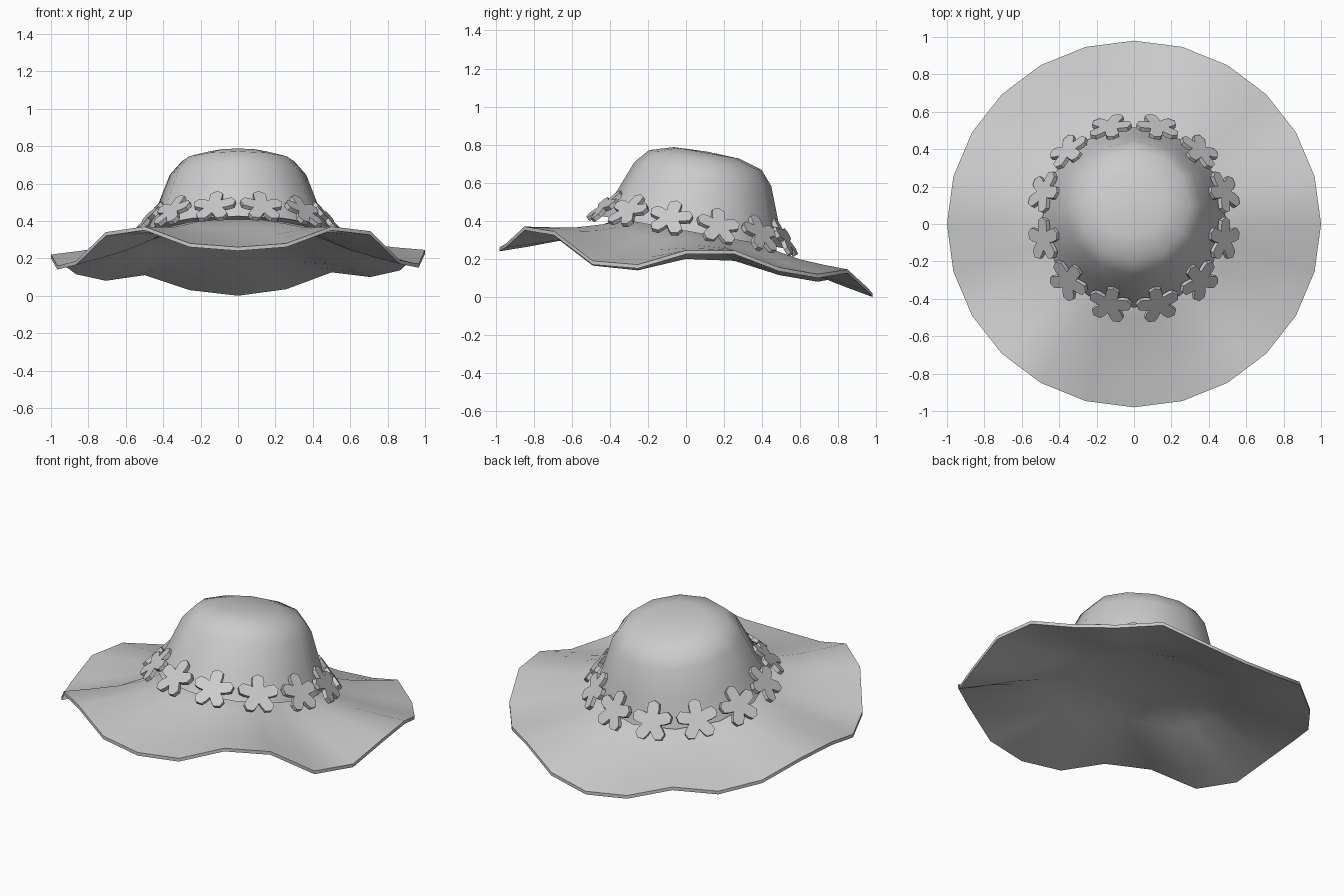
import bpy, bmesh
from math import sin, cos, pi, radians
from mathutils import Matrix, Vector

if "Cube" in bpy.data.objects:
    bpy.data.objects.remove(bpy.data.objects["Cube"])

# The crown and flowers share one frame, tipped towards the back
TILT = Matrix.Translation((0, 0.04, 0.37)) @ Matrix.Rotation(radians(-10), 4, 'X')


def make_object(name, bm, smooth=None):
    bmesh.ops.recalc_face_normals(bm, faces=bm.faces)
    mesh = bpy.data.meshes.new(name)
    bm.to_mesh(mesh)
    bm.free()
    ob = bpy.data.objects.new(name, mesh)
    bpy.context.collection.objects.link(ob)
    if smooth:
        bpy.ops.object.select_all(action='DESELECT')
        bpy.context.view_layer.objects.active = ob
        ob.select_set(True)
        bpy.ops.object.shade_smooth_by_angle(angle=radians(smooth))
    return ob


def around(a, r, z):
    # angle runs from the front (-y) towards +x
    return Vector((r * sin(a), -r * cos(a), z))


def bridge(bm, a, b):
    n = len(a)
    for i in range(n):
        j = (i + 1) % n
        bm.faces.new((a[i], a[j], b[j], b[i]))


# Crown: twelve-sided rounded dome
bm = bmesh.new()
rings = []
for r, z in [(0.49, -0.03), (0.427, 0.12), (0.365, 0.28), (0.30, 0.355), (0.175, 0.393)]:
    rings.append([bm.verts.new(TILT @ around(i * pi / 6, r, z)) for i in range(12)])
for a, b in zip(rings, rings[1:]):
    bridge(bm, a, b)
tip = bm.verts.new(TILT @ Vector((0, 0, 0.40)))
for i in range(12):
    bm.faces.new((rings[-1][i], rings[-1][(i + 1) % 12], tip))
bm.faces.new(rings[0][::-1])
make_object("crown", bm, 50)

# Brim: wavy sheet from the closed underside out to a 24-sided rim
EDGE_Z = [0.24, 0.26, 0.35, 0.325, 0.17, 0.15, 0.225, 0.225, 0.135, 0.10, 0.125, 0.035,
          0.0, 0.03, 0.11, 0.08, 0.115, 0.19, 0.20, 0.14, 0.165, 0.32, 0.35, 0.26]
N = len(EDGE_Z)
SAG = [0, 0.012, 0.02, 0.012, 0]
bottom, top = [], []
bm = bmesh.new()
for layer, lift in ((bottom, 0), (top, 0.02)):
    for k, sag in enumerate(SAG):
        t = k / (len(SAG) - 1)
        ring = []
        for i in range(N):
            a = 2 * pi * i / N
            inner = TILT @ around(a, 0.38, -0.045)
            outer = Vector((sin(a), -0.98 * cos(a), EDGE_Z[i]))
            p = inner.lerp(outer, t)
            p.z += lift - sag
            ring.append(bm.verts.new(p))
        layer.append(ring)
    for a, b in zip(layer, layer[1:]):
        bridge(bm, a, b)
    bm.faces.new(layer[0])
bridge(bm, bottom[-1], top[-1])
make_object("brim", bm, 40)

# Flower band: twelve five-petalled plates leaning on the crown
PETAL = [(-36, 0.055), (-25, 0.082), (-17, 0.108), (0, 0.12), (17, 0.108), (25, 0.082)]
for f in range(12):
    place = (TILT @ Matrix.Rotation(radians(15 + 30 * f), 4, 'Z')
             @ Matrix.Translation((0, -0.495, 0.02))
             @ Matrix.Rotation(radians(50), 4, 'X'))
    bm = bmesh.new()
    plates = []
    for z in (-0.012, 0.012):
        plates.append([bm.verts.new(place @ Vector((r * sin(radians(72 * p + d)),
                                                    r * cos(radians(72 * p + d)), z)))
                       for p in range(5) for d, r in PETAL])
    bridge(bm, *plates)
    for plate, z in zip(plates, (-0.012, 0.012)):
        hub = bm.verts.new(place @ Vector((0, 0, z)))
        for i in range(len(plate)):
            bm.faces.new((plate[i], plate[(i + 1) % len(plate)], hub))
    make_object(f"flower_{f + 1}", bm, 35)
